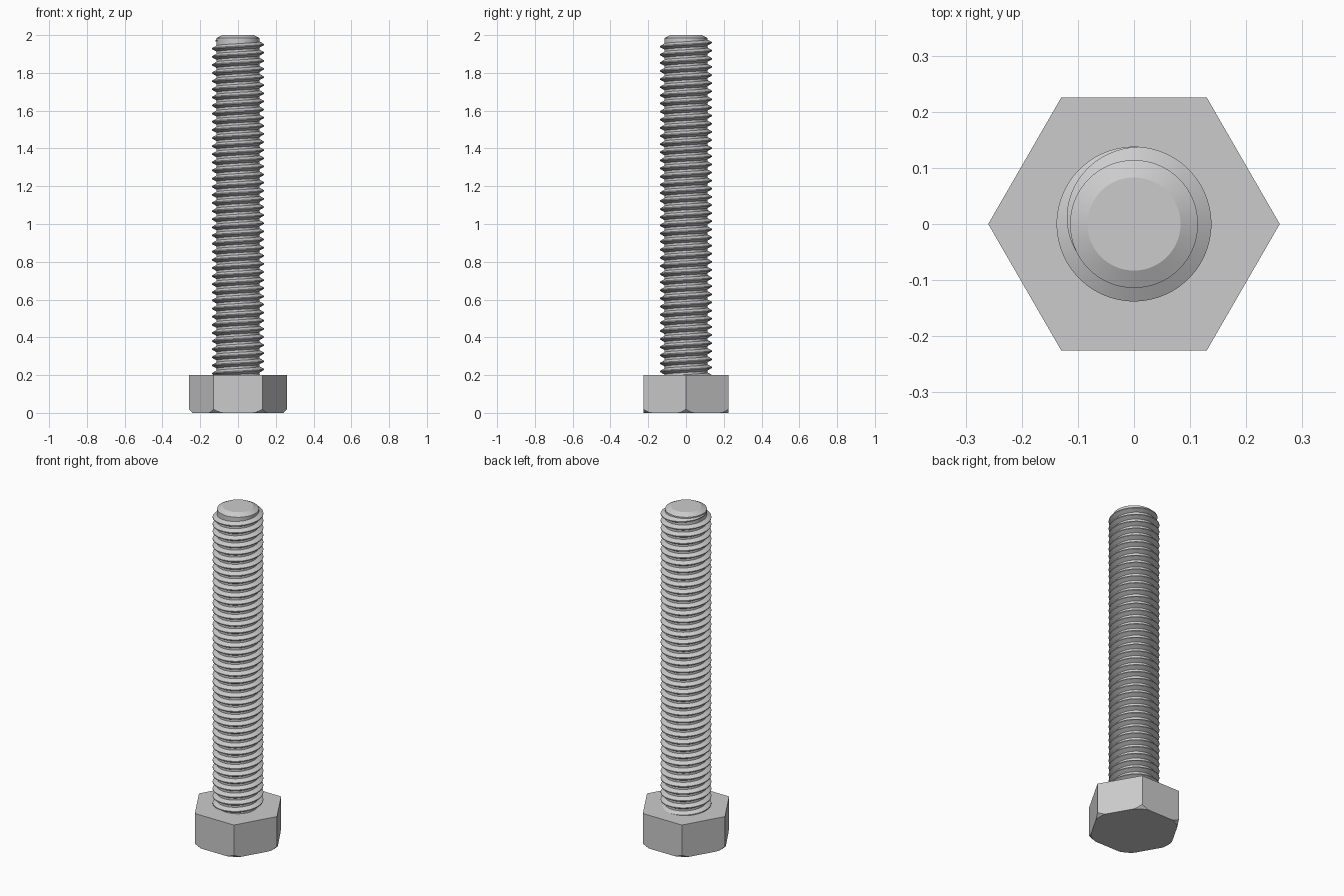
import bpy, bmesh, math

old = bpy.data.objects.get("Cube")
if old:
    bpy.data.objects.remove(old)

TAU = math.tau
HEAD_TOP, HEIGHT = 0.2, 2.0
APOTHEM, CHAMFER_R = 0.225, 0.241
ROOT_R, CREST_R, PITCH = 0.114, 0.138, 0.043

steel = bpy.data.materials.new("plain grey steel")
steel.use_nodes = True
grey = (0.6, 0.6, 0.6, 1)
steel.diffuse_color = grey
bsdf = next(n for n in steel.node_tree.nodes if n.type == "BSDF_PRINCIPLED")
bsdf.inputs["Base Color"].default_value = grey


def finish(bm, name):
    bmesh.ops.recalc_face_normals(bm, faces=bm.faces)
    mesh = bpy.data.meshes.new(name)
    bm.to_mesh(mesh)
    bm.free()
    mesh.materials.append(steel)
    ob = bpy.data.objects.new(name, mesh)
    bpy.context.collection.objects.link(ob)
    bpy.ops.object.select_all(action="DESELECT")
    bpy.context.view_layer.objects.active = ob
    ob.select_set(True)
    bpy.ops.object.shade_smooth_by_angle(angle=math.radians(25))
    return ob


def bridge(bm, a, b, closed):
    n = len(a)
    for i in range(n if closed else n - 1):
        j = (i + 1) % n
        bm.faces.new((a[i], a[j], b[j], b[i]))


def polar(bm, r, t, z):
    return bm.verts.new((r * math.cos(t), r * math.sin(t), z))


# Hexagonal head, its lower corners trimmed by a cone
bm = bmesh.new()
rings = [[], [], []]
for i in range(96):
    t = TAU * i / 96
    edge = APOTHEM / math.cos((t % (TAU / 6)) - TAU / 12)
    low = min(edge, CHAMFER_R)
    rings[0].append(polar(bm, low, t, 0))
    rings[1].append(polar(bm, edge, t, edge - low))
    rings[2].append(polar(bm, edge, t, HEAD_TOP))
bridge(bm, rings[0], rings[1], True)
bridge(bm, rings[1], rings[2], True)
bm.faces.new(rings[0])
bm.faces.new(rings[2])
bmesh.ops.remove_doubles(bm, verts=bm.verts, dist=1e-5)
bmesh.ops.dissolve_limit(bm, angle_limit=0.01, verts=bm.verts, edges=bm.edges)
finish(bm, "hex_head")

# Shank core with a chamfered tip
bm = bmesh.new()
profile = [(ROOT_R, HEAD_TOP - 0.03), (ROOT_R, HEIGHT - 0.016), (0.083, HEIGHT)]
rings = [[polar(bm, r, TAU * i / 64, z) for i in range(64)] for r, z in profile]
bridge(bm, rings[0], rings[1], True)
bridge(bm, rings[1], rings[2], True)
bm.faces.new(rings[0])
bm.faces.new(rings[-1])
finish(bm, "shank_core")

# Right-handed thread ridge that fades into the core at the tip
bm = bmesh.new()
STEPS = 64
end = 0.6 * TAU
start = end - 42 * TAU
fade = 0.36 * TAU
crest_zero = 1.95
previous = None
for i in range(42 * STEPS + 1):
    t = start + TAU * i / STEPS
    z = crest_zero + PITCH * t / TAU
    if z < HEAD_TOP - 0.03:
        continue
    full = min(1, (end - t) / fade)
    crest = ROOT_R - 0.002 + (CREST_R - ROOT_R + 0.002) * full
    foot = PITCH * (0.06 + 0.33 * full)
    tip = PITCH * 0.06
    section = [polar(bm, r, t, z + dz) for r, dz in
               ((ROOT_R - 0.002, -foot), (crest, -tip), (crest, tip), (ROOT_R - 0.002, foot))]
    if previous:
        bridge(bm, previous, section, False)
    else:
        bm.faces.new(section)
    previous = section
finish(bm, "thread")
